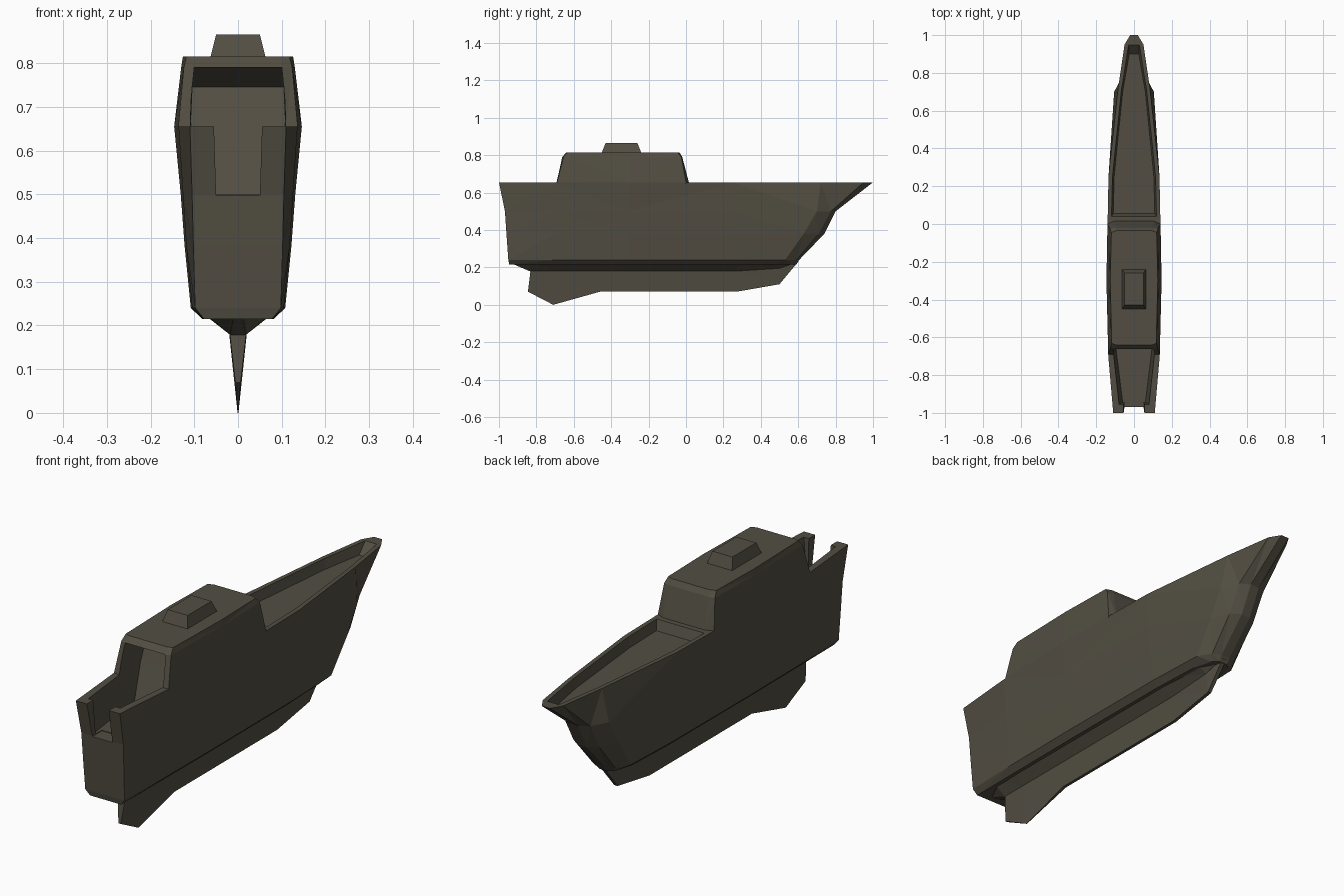
import bpy, bmesh

mat = bpy.data.materials.new("dark olive brown")
mat.diffuse_color = (0.085, 0.076, 0.055, 1)


def loft(name, halves):
    """Skin between rings; each ring is a half outline mirrored across x = 0."""
    bm = bmesh.new()
    rings = []
    for half in halves:
        pts = list(half) + [(-x, y, z) for x, y, z in reversed(half)]
        rings.append([bm.verts.new(p) for p in pts])
    n = len(rings[0])
    for a, b in zip(rings, rings[1:]):
        for i in range(n):
            j = (i + 1) % n
            bm.faces.new((a[i], a[j], b[j], b[i]))
    bm.faces.new(rings[0])
    bm.faces.new(rings[-1])
    bmesh.ops.triangulate(bm, faces=[f for f in bm.faces if len(f.verts) == 4])
    bmesh.ops.recalc_face_normals(bm, faces=bm.faces)
    me = bpy.data.meshes.new(name)
    bm.to_mesh(me)
    bm.free()
    ob = bpy.data.objects.new(name, me)
    bpy.context.collection.objects.link(ob)
    me.materials.append(mat)
    return ob


def level(z, pts):
    return [(x, y, z) for x, y in pts]


def cut(ob, cutter):
    cutter.hide_render = True
    m = ob.modifiers.new("cut", 'BOOLEAN')
    m.operation = 'DIFFERENCE'
    m.solver = 'EXACT'
    m.object = cutter
    bpy.context.view_layer.objects.active = ob
    bpy.ops.object.modifier_apply(modifier=m.name)


# hull: stacked plan outlines, stern to bow
hull = loft("hull", [
    level(.215, [(.078, -.945), (.08, -.7), (.082, -.3), (.08, .25), (.07, .48), (.045, .57), (.02, .59)]),
    level(.24, [(.098, -.95), (.105, -.7), (.108, -.3), (.106, .25), (.095, .53), (.06, .59), (.022, .605)]),
    level(.38, [(.102, -.96), (.118, -.7), (.122, -.3), (.12, .25), (.103, .63), (.065, .71), (.022, .74)]),
    level(.5, [(.105, -.968), (.126, -.7), (.131, -.3), (.128, .25), (.105, .7), (.065, .775), (.022, .80)]),
    level(.655, [(.11, -1), (.136, -.7), (.146, -.3), (.135, .25), (.084, .72), (.05, .95), (.02, 1)]),
])

# keel with stern skeg: stations of (wide top, shoulder, bottom edge)
loft("keel", [
    [(.07, -.935, .235), (.02, -.93, .222), (.01, -.93, .22)],
    [(.085, -.835, .235), (.02, -.832, .18), (.018, -.832, .178)],
    [(.085, -.825, .235), (.02, -.828, .18), (.006, -.845, .07)],
    [(.09, -.71, .235), (.02, -.71, .18), (.001, -.71, 0)],
    [(.09, -.46, .235), (.02, -.46, .18), (.007, -.46, .07)],
    [(.09, .27, .235), (.02, .27, .18), (.007, .27, .07)],
    [(.08, .5, .235), (.02, .5, .195), (.008, .5, .11)],
    [(.03, .6, .238), (.02, .6, .234), (.01, .6, .23)],
])

# cabin, flush with the hull sides
cabin = loft("cabin", [
    level(.6, [(.105, -.69), (.13, -.68), (.14, -.3), (.134, -.01), (.10, .01)]),
    level(.655, [(.11, -.692), (.1365, -.69), (.146, -.3), (.1405, .0), (.105, .015)]),
    level(.79, [(.10, -.662), (.124, -.655), (.130, -.3), (.127, -.025), (.098, -.02)]),
    level(.815, [(.095, -.64), (.118, -.632), (.126, -.3), (.120, -.045), (.092, -.035)]),
])

# roof hatch
loft("roof_hatch", [
    level(.81, [(.064, -.452), (.064, -.238)]),
    level(.865, [(.05, -.43), (.05, -.26)]),
])

# cockpit well and its sheltered recess under the roof
well = loft("well_cutter", [
    level(.5, [(.06, -.945), (.095, -.66), (.098, -.6)]),
    level(.66, [(.08, -.955), (.112, -.66), (.108, -.54)]),
    level(.745, [(.085, -.955), (.105, -.69), (.104, -.51)]),
    level(.79, [(.085, -.955), (.10, -.69), (.10, -.652)]),
])
notch = loft("transom_notch_cutter", [
    level(.497, [(.05, -1.1), (.05, -.9)]),
    level(.75, [(.058, -1.1), (.058, -.9)]),
])

# sunken foredeck inside the bulwark
deck = loft("foredeck_cutter", [
    level(.61, [(.11, .055), (.105, .25), (.06, .7), (.025, .9)]),
    level(.67, [(.122, .035), (.117, .25), (.068, .72), (.03, .965)]),
])
cut(hull, well)
cut(hull, notch)
cut(hull, deck)
cut(cabin, well)
for c in (well, notch, deck):
    bpy.data.objects.remove(c)
